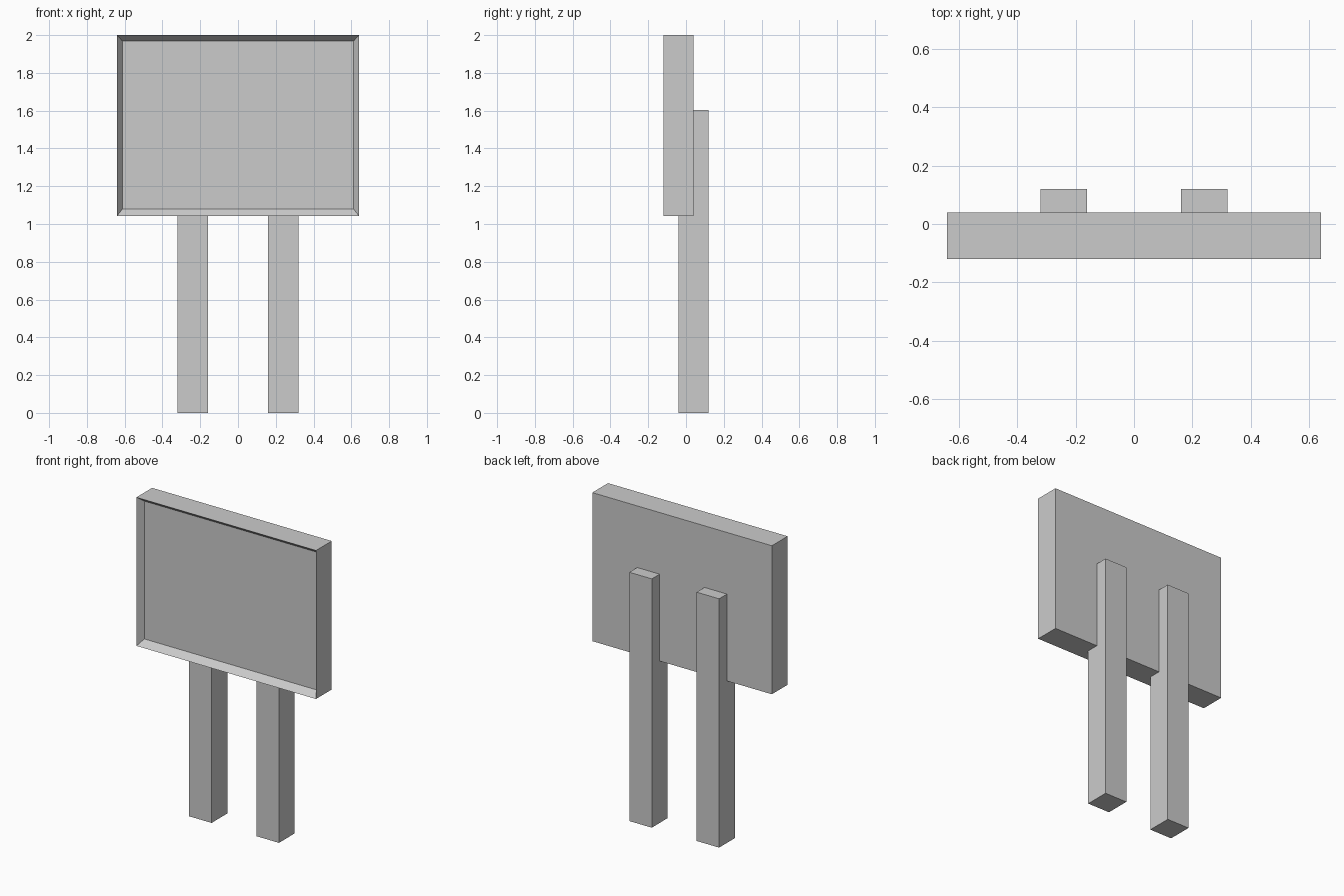
import bpy
import bmesh

if "Cube" in bpy.data.objects:
    bpy.data.objects.remove(bpy.data.objects["Cube"])


def box(name, lo, hi):
    """Axis-aligned box between two corners; returns the object."""
    bm = bmesh.new()
    bmesh.ops.create_cube(bm, size=1)
    for v in bm.verts:
        v.co = [l + (c + 0.5) * (h - l) for c, l, h in zip(v.co, lo, hi)]
    mesh = bpy.data.meshes.new(name)
    bm.to_mesh(mesh)
    bm.free()
    obj = bpy.data.objects.new(name, mesh)
    bpy.context.collection.objects.link(obj)
    return obj


# Sign board with a shallow, slope-edged recess in its front face
board = box("sign_board", (-0.64, -0.12, 1.043), (0.64, 0.04, 2.0))
bm = bmesh.new()
bm.from_mesh(board.data)
bm.normal_update()
front = min(bm.faces, key=lambda f: f.calc_center_median().y)
bmesh.ops.inset_individual(bm, faces=[front], thickness=0.04)
for v in front.verts:
    v.co.y = -0.08
    v.co.z = 1.08 if v.co.z < 1.5 else 1.968
bm.to_mesh(board.data)
bm.free()

# Two square posts, running up behind the board
for side, x in (("left", -0.24), ("right", 0.24)):
    box(side + "_post", (x - 0.08, -0.04, 0.0), (x + 0.08, 0.12, 1.603))
